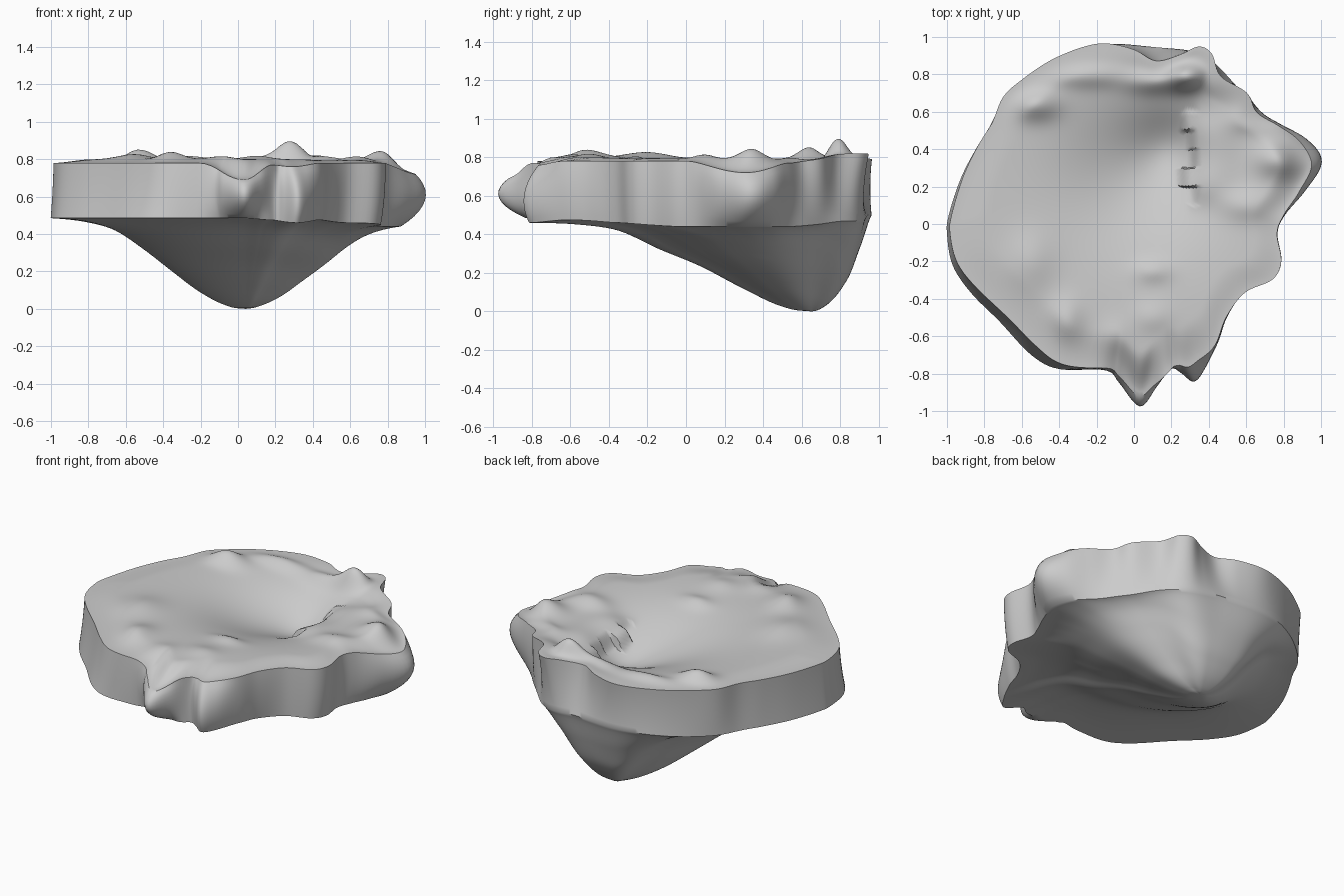
import bpy, bmesh, math
from mathutils import Vector

if "Cube" in bpy.data.objects:
    bpy.data.objects.remove(bpy.data.objects["Cube"])

SEG = 252

# plan outline, counter-clockwise from the right tip
OUT = [(1, .33), (.93, .46), (.8, .55), (.68, .62), (.62, .72), (.47, .8), (.42, .92), (.35, .96),
       (.25, .92), (.12, .89), (0, .95), (-.15, .98), (-.28, .96), (-.45, .89), (-.6, .79),
       (-.71, .69), (-.77, .55), (-.85, .42), (-.93, .25), (-.99, .05), (-1, -.05), (-.97, -.22),
       (-.87, -.37), (-.72, -.52), (-.55, -.7), (-.4, -.78), (-.15, -.79), (-.08, -.85), (.03, -.97),
       (.12, -.88), (.2, -.79), (.25, -.8), (.32, -.84), (.38, -.77), (.45, -.63), (.5, -.5),
       (.6, -.37), (.75, -.3), (.8, -.2), (.78, -.05), (.82, .05), (.92, .18)]

# angle: top height, top scale, middle scale, bottom scale, bottom height
RIM = [(-180, .78, .985, .99, 1, .485), (-150, .78, .95, .97, 1, .485), (-130, .78, .94, .965, 1, .485),
       (-105, .78, .98, .99, .99, .485), (-88, .69, .95, 1, .86, .485), (-77, .77, .99, .98, .97, .475),
       (-69, .76, .91, 1, .97, .46), (-55, .78, .99, 1, .97, .475), (-30, .78, .99, .98, .96, .46),
       (0, .78, .98, .98, .95, .44), (18, .72, .95, 1, .87, .44), (35, .77, .96, .99, .94, .44),
       (65, .82, .99, .97, .98, .47), (83, .8, .98, .96, 1.01, .5), (100, .79, .985, .97, 1, .5),
       (140, .79, .985, .98, .98, .485), (180, .78, .985, .99, 1, .485)]

# swells and hollows on the top: x, y, height, x width, y width
BUMPS = [(.28, .79, .11, .1, .07), (.1, .76, .04, .14, .06), (-.53, .64, .06, .12, .08),
         (-.25, .79, .03, .2, .06), (-.36, -.52, .04, .09, .12), (-.55, -.2, .03, .12, .15),
         (.1, -.5, .02, .1, .08), (.76, .34, .05, .1, .08), (.6, .1, .03, .13, .08),
         (.1, -.25, .025, .1, .06), (.6, .55, .02, .1, .06), (-.1, -.62, .02, .08, .1),
         (.2, .42, -.08, .2, .2)]

# underside profiles (fraction of rim height) towards the front, left, right and back
T = [0, .15, .3, .45, .6, .75, .9, 1]
FRONT = [1, .98, .9, .69, .5, .26, .05, 0]
LEFT = [1, .96, .86, .66, .4, .17, .03, 0]
RIGHT = [1, .9, .7, .49, .3, .13, .03, 0]
BACK = [1, .69, .42, .26, .14, .06, .01, 0]


def smooth(f):
    f = max(0, min(1, f))
    return f * f * (3 - 2 * f)


def cubic(a, b, c, d, f):
    return .5 * (2 * b + (c - a) * f + (2 * a - 5 * b + 4 * c - d) * f * f + (3 * b - a - 3 * c + d) * f ** 3)


def spline(pts, u):
    n = len(pts)
    i = int(u * n)
    return cubic(*(Vector(pts[(i + k) % n]) for k in (-1, 0, 1, 2)), u * n - i)


def rim(p):
    a = math.degrees(math.atan2(p.y, p.x))
    for lo, hi in zip(RIM, RIM[1:]):
        if a <= hi[0]:
            f = smooth((a - lo[0]) / (hi[0] - lo[0]))
            return [l + (h - l) * f for l, h in zip(lo[1:], hi[1:])]
    return RIM[-1][1:]


def curve(v, t):
    for i in range(len(T) - 1):
        if t <= T[i + 1]:
            f = (t - T[i]) / (T[i + 1] - T[i])
            return cubic(v[max(i - 1, 0)], v[i], v[i + 1], v[min(i + 2, 7)], f)
    return 0


def top_height(x, y):
    z = .8 - .15 * math.exp(-((x - .05) / .4) ** 2 - ((y - .28) / .38) ** 2)
    for bx, by, h, wx, wy in BUMPS:
        z += h * math.exp(-((x - bx) / wx) ** 2 - ((y - by) / wy) ** 2)
    # broken ledge on the right of the hollow
    edge = .27 + .04 * math.sin(math.floor(y * 10) * 2.3)
    z += .06 * smooth((x - edge) / .06) * smooth((.6 - x) / .25) * math.exp(-((y - .35) / .22) ** 4)
    return z


def soften(pts, r):
    w = [(k, math.cos(k / r * math.pi / 2) ** 2) for k in range(-r, r + 1)]
    return [sum((pts[(i + k) % SEG] * c for k, c in w), Vector((0, 0))) / r for i in range(SEG)]


def back_mask(p):
    a = math.degrees(math.atan2(p.y, p.x))
    return smooth((a - 20) / 25) * smooth((160 - a) / 40)


outline = [spline(OUT, i / SEG) for i in range(SEG)]
params = [rim(p) for p in outline]
# lower edge loses the lobes along the back; the keel blends into a softer outline
raw = [p * r[3] for p, r in zip(outline, params)]
lower = [a.lerp(b * 1.015, back_mask(a)) for a, b in zip(raw, soften(raw, 20))]
middle = [(p * r[2]).lerp(e, .5 * back_mask(p)) for p, r, e in zip(outline, params, lower)]
soft = soften(lower, 24)

bm = bmesh.new()
rings = []
hollow, apex = Vector((.05, .28)), Vector((.04, .65))

# top surface rings, from the hollow outwards
NT = 50
for k in range(1, NT + 1):
    ring = []
    for p, r in zip(outline, params):
        q = hollow.lerp(p * r[1], k / NT)
        w = smooth((1 - k / NT) / .2)
        ring.append(bm.verts.new((q.x, q.y, r[0] + (top_height(q.x, q.y) - r[0]) * w)))
    rings.append(ring)

# side wall rings, bulging at mid height
for k in range(1, 11):
    f = k / 10
    ring = []
    for p, m, e, r in zip(outline, middle, lower, params):
        q = p * r[1] * (1 - f) * (1 - 2 * f) + m * 4 * f * (1 - f) + e * f * (2 * f - 1)
        ring.append(bm.verts.new((q.x, q.y, r[0] + (r[4] - r[0]) * f)))
    rings.append(ring)

# keel below, tapering to the rounded low point near the back
for k in range(1, 40):
    t = k / 40
    ring = []
    for e0, e1, r in zip(lower, soft, params):
        e = e0.lerp(e1, smooth(t / .3))
        n = (e1 - apex).normalized()
        s = smooth(n.x * .5 + .5)
        w = n.y ** 2 if n.y < 0 else smooth(n.y / .9)
        g = (curve(LEFT, t) * (1 - s) + curve(RIGHT, t) * s) * (1 - w)
        g += curve(FRONT if n.y < 0 else BACK, t) * w
        q = e.lerp(apex, t)
        ring.append(bm.verts.new((q.x, q.y, max(0, (r[4] + (.47 - r[4]) * t) * g))))
    rings.append(ring)

# join rings and close both ends
for a, b in zip(rings, rings[1:]):
    for i in range(SEG):
        j = (i + 1) % SEG
        bm.faces.new((a[i], b[i], b[j], a[j]))
for ring, c, z in ((rings[0], hollow, top_height(*hollow)), (rings[-1], apex, 0)):
    v = bm.verts.new((c.x, c.y, z))
    for i in range(SEG):
        bm.faces.new((ring[i], ring[(i + 1) % SEG], v))
bmesh.ops.recalc_face_normals(bm, faces=bm.faces)

me = bpy.data.meshes.new("rock_island")
bm.to_mesh(me)
bm.free()
ob = bpy.data.objects.new("rock_island", me)
bpy.context.collection.objects.link(ob)
bpy.context.view_layer.objects.active = ob
ob.select_set(True)
bpy.ops.object.shade_smooth_by_angle(angle=math.radians(40))
